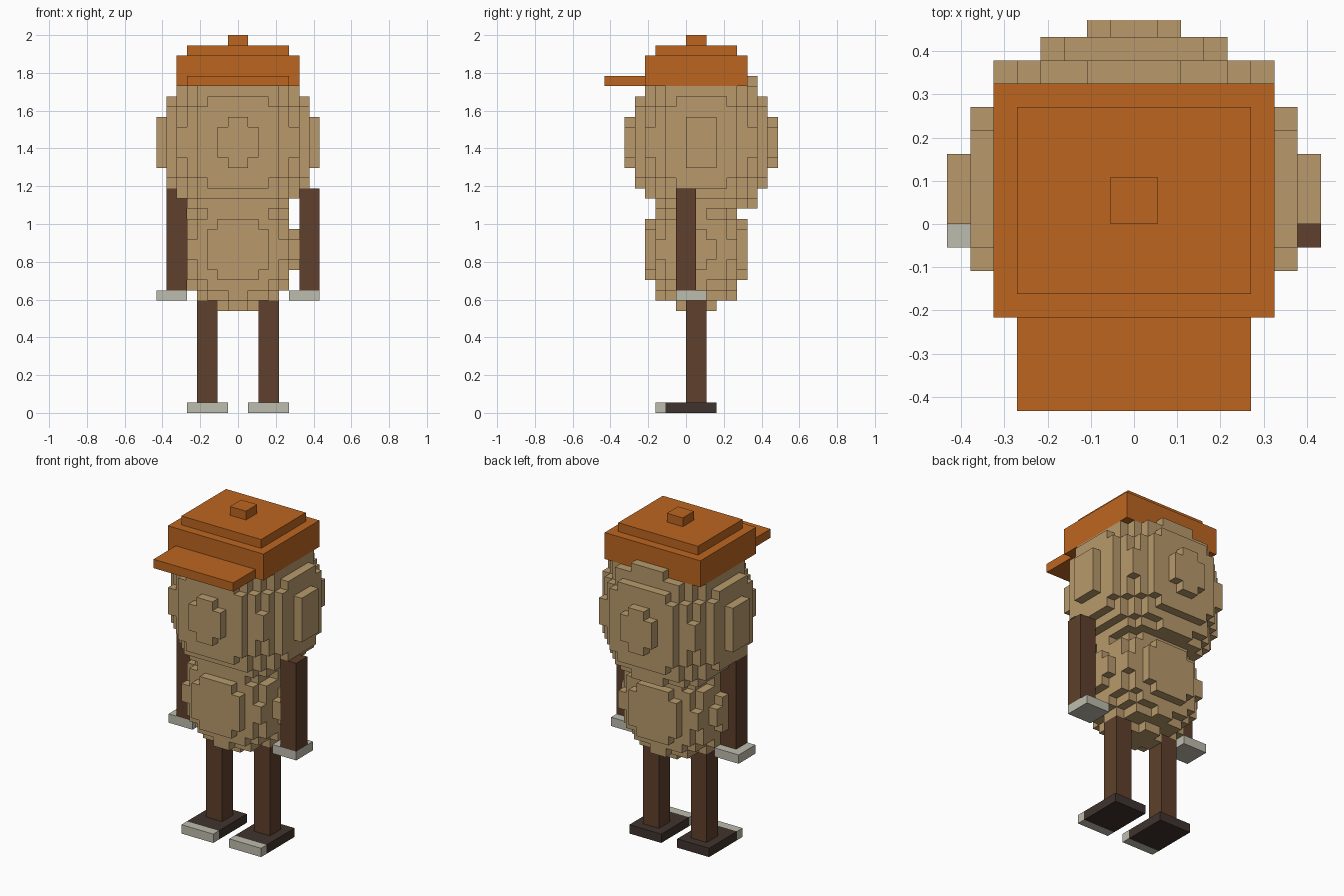
import bpy
import bmesh
import math
from mathutils import Vector

U = 2 / 37  # size of one block; all measures below are in blocks

cube = bpy.data.objects.get("Cube")
if cube:
    bpy.data.objects.remove(cube, do_unlink=True)


def material(name, r, g, b):
    mat = bpy.data.materials.new(name)
    mat.use_nodes = True
    mat.diffuse_color = (r, g, b, 1)
    bsdf = next(n for n in mat.node_tree.nodes if n.type == "BSDF_PRINCIPLED")
    bsdf.inputs["Base Color"].default_value = (r, g, b, 1)
    return mat


tan = material("tan", 0.479, 0.323, 0.150)
orange = material("orange", 0.503, 0.133, 0.0144)
brown = material("brown", 0.112, 0.051, 0.025)
dark = material("dark_brown", 0.051, 0.034, 0.027)
pale = material("pale_grey", 0.515, 0.503, 0.423)


def finish(name, bm, mat):
    bmesh.ops.recalc_face_normals(bm, faces=bm.faces)
    mesh = bpy.data.meshes.new(name)
    bm.to_mesh(mesh)
    bm.free()
    mesh.materials.append(mat)
    obj = bpy.data.objects.new(name, mesh)
    bpy.context.collection.objects.link(obj)


def block(name, xs, ys, zs, mat):
    """Box between block coordinates."""
    bm = bmesh.new()
    bmesh.ops.create_cube(bm, size=1)
    for v in bm.verts:
        v.co = Vector([U * (lo if c < 0 else hi)
                       for c, (lo, hi) in zip(v.co, (xs, ys, zs))])
    finish(name, bm, mat)


def blocky_ball(name, center, radii, keep, mat):
    """Ellipsoid made of unit blocks, only its outer faces are built."""
    spans = [range(math.floor(c - r), math.ceil(c + r))
             for c, r in zip(center, radii)]
    cells = set()
    for x in spans[0]:
        for y in spans[1]:
            for z in spans[2]:
                p = (x + 0.5, y + 0.5, z + 0.5)
                d = sum(((a - c) / r) ** 2 for a, c, r in zip(p, center, radii))
                if d < 1 and keep(*p):
                    cells.add((x, y, z))
    bm = bmesh.new()
    corners = {}

    def vert(p):
        if p not in corners:
            corners[p] = bm.verts.new(Vector(p) * U)
        return corners[p]

    for cell in cells:
        for axis in range(3):
            for side in (0, 1):
                near = list(cell)
                near[axis] += 2 * side - 1
                if tuple(near) in cells:
                    continue
                ring = []
                for du, dv in ((0, 0), (1, 0), (1, 1), (0, 1)):
                    p = list(cell)
                    p[axis] += side
                    p[(axis + 1) % 3] += du
                    p[(axis + 2) % 3] += dv
                    ring.append(vert(tuple(p)))
                bm.faces.new(ring if side else ring[::-1])
    # Merge flat areas into single panels
    bmesh.ops.dissolve_limit(bm, angle_limit=0.01, verts=bm.verts, edges=bm.edges)
    finish(name, bm, mat)


# Head, cut off under the cap and stepped in at the neck
blocky_ball("head", (0, 1.5, 26.5), (7.795, 7.245, 8.955),
            lambda x, y, z: (z < 32 or y > 6)
            and (z > 21 or (z > 20 and abs(x) < 5 and y > -3)), tan)

# Body, trimmed where the right arm covers it
blocky_ball("body", (0, 1, 16), (5.87, 5.505, 5.87),
            lambda x, y, z: (x > -5 or y > 1) and z < 20, tan)

# Cap
block("cap_base", (-6, 6), (-4, 6), (32, 35), orange)
block("cap_crown", (-5, 5), (-3, 5), (35, 36), orange)
block("cap_button", (-1, 1), (0, 2), (36, 37), orange)
block("cap_brim", (-5, 5), (-8, -4), (32, 33), orange)

# Arms and hands
for side, arm, hand in (("left", (6, 8), (5, 8)), ("right", (-7, -5), (-8, -5))):
    block(side + "_arm", arm, (-1, 1), (12, 22), brown)
    block(side + "_hand", hand, (-1, 2), (11, 12), pale)

# Legs and shoes
for side, s in (("left", 1), ("right", -1)):
    block(side + "_leg", sorted((2 * s, 4 * s)), (0, 2), (1, 11), brown)
    shoe = sorted((s, 5 * s))
    block(side + "_shoe", shoe, (-2, 3), (0, 1), dark)
    block(side + "_toe", shoe, (-3, -2), (0, 1), pale)
